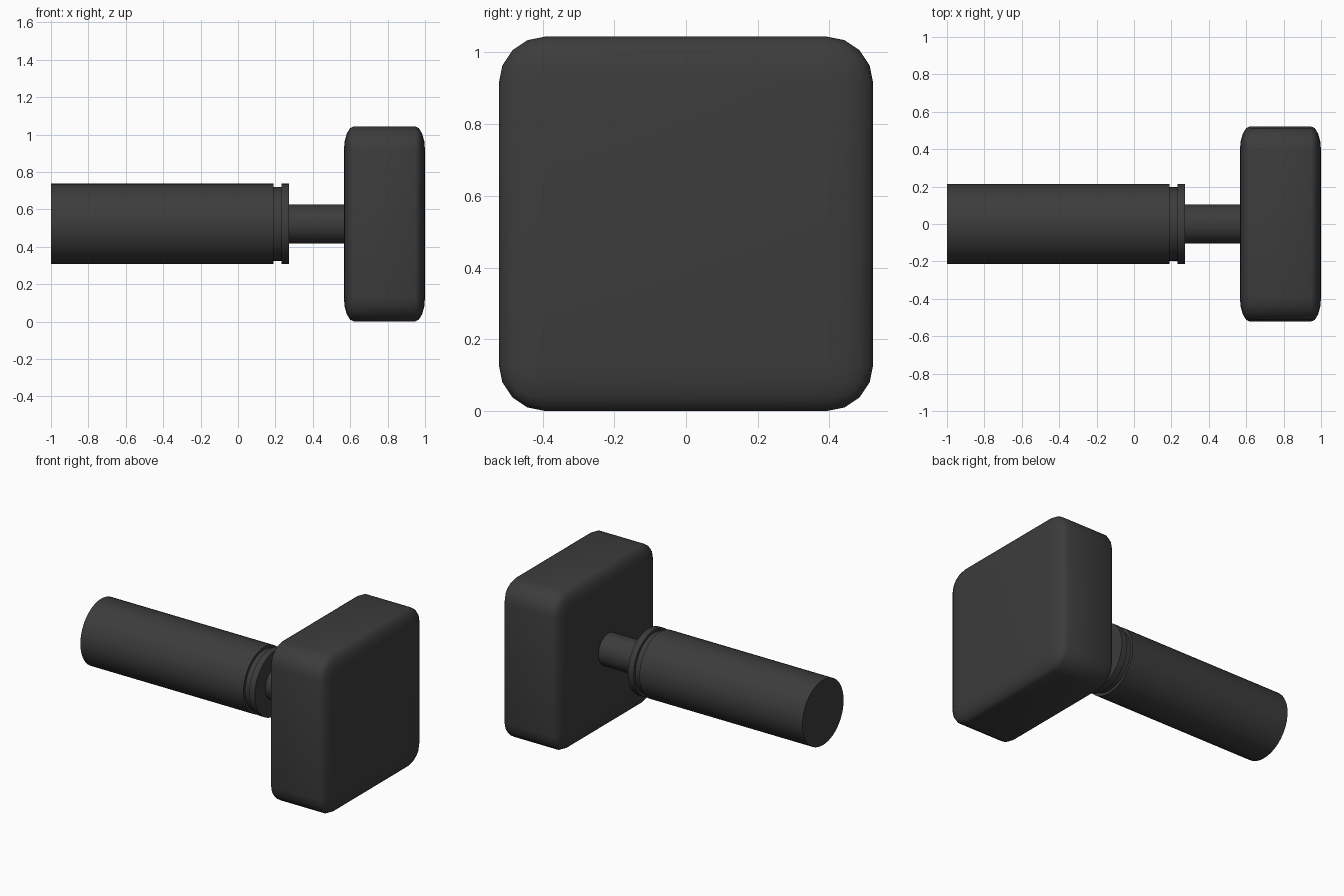
import bpy
from math import pi, radians

if "Cube" in bpy.data.objects:
    bpy.data.objects.remove(bpy.data.objects["Cube"])

ZC = 0.522  # height of the shared axis

dark = bpy.data.materials.new("dark_grey")
dark.diffuse_color = (0.045, 0.045, 0.045, 1)
dark.use_nodes = True
dark.node_tree.nodes["Principled BSDF"].inputs["Base Color"].default_value = dark.diffuse_color


def finish(name):
    obj = bpy.context.object
    obj.name = name
    obj.data.materials.append(dark)
    bpy.ops.object.shade_smooth_by_angle(angle=radians(35))
    return obj


def rod(name, x0, x1, radius):
    """Closed cylinder lying along x from x0 to x1."""
    bpy.ops.mesh.primitive_cylinder_add(
        vertices=48, radius=radius, depth=x1 - x0,
        location=((x0 + x1) / 2, 0, ZC), rotation=(0, pi / 2, 0))
    return finish(name)


# Handle, groove, collar and neck
rod("handle", -1.0, 0.19, 0.215)
rod("groove", 0.18, 0.24, 0.197)
rod("collar", 0.232, 0.273, 0.215)
rod("neck", 0.26, 0.58, 0.105)

# Head: evenly rounded cube, then flattened along x
bpy.ops.mesh.primitive_cube_add(size=2 * ZC, location=(0.783, 0, ZC))
head = bpy.context.object
bevel = head.modifiers.new("rounding", 'BEVEL')
bevel.width = 0.13
bevel.segments = 4
bpy.ops.object.modifier_apply(modifier="rounding")
head.scale.x = 0.434 / (2 * ZC)
bpy.ops.object.transform_apply(location=False, rotation=False, scale=True)
finish("head")
